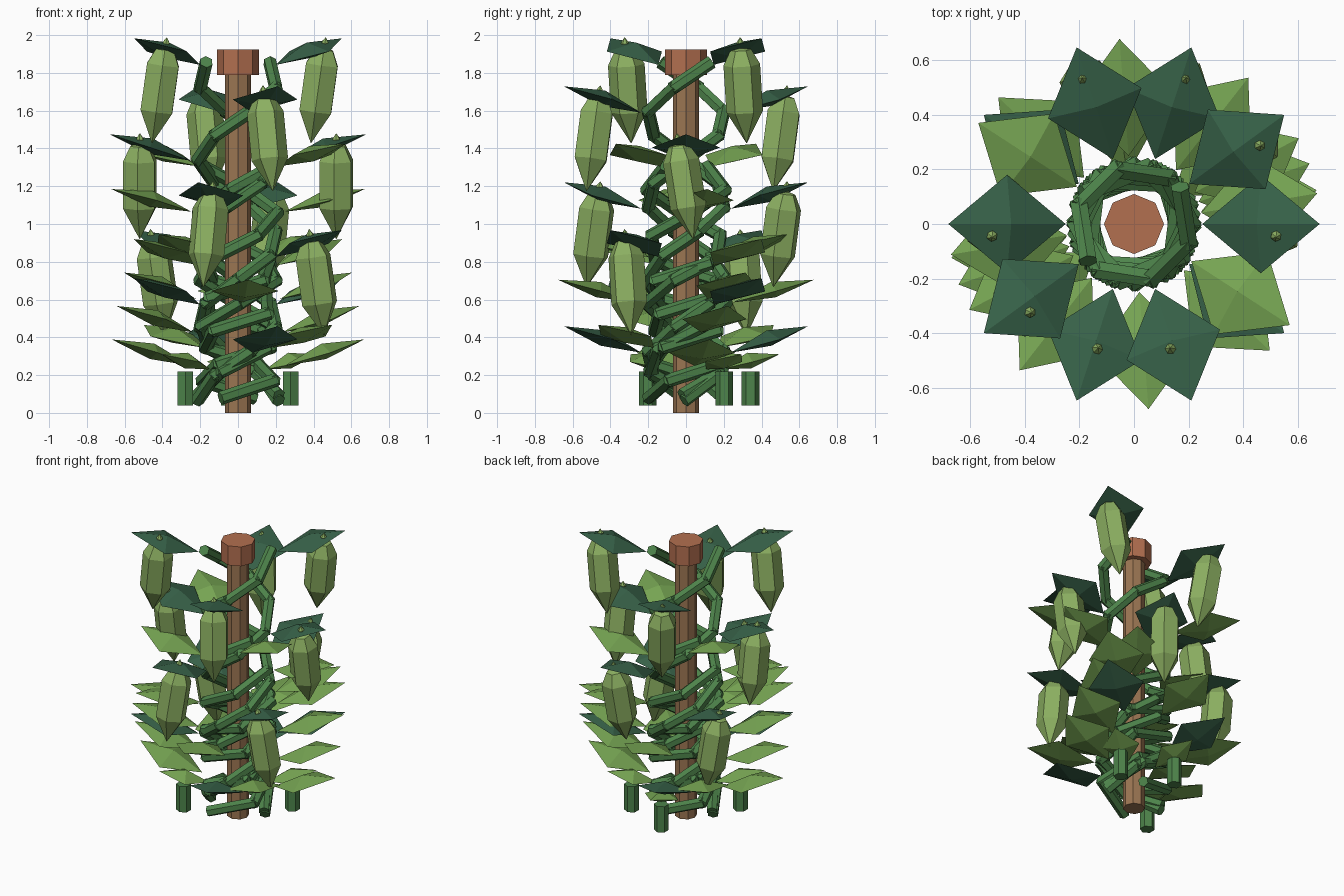
import bpy, bmesh
from math import radians, cos, sin, pi
from mathutils import Vector, Matrix

if "Cube" in bpy.data.objects:
    bpy.data.objects.remove(bpy.data.objects["Cube"])


def material(name, rgb):
    m = bpy.data.materials.new(name)
    m.diffuse_color = (*rgb, 1)
    m.use_nodes = True
    m.node_tree.nodes["Principled BSDF"].inputs["Base Color"].default_value = m.diffuse_color
    return m


WOOD = material("wood", (0.33, 0.18, 0.085))
CAP = material("cap", (0.45, 0.16, 0.08))
VINE = material("vine", (0.075, 0.23, 0.07))
DARK = material("dark_leaf", (0.038, 0.12, 0.065))
LIGHT = material("light_leaf", (0.18, 0.37, 0.085))
FRUIT = material("fruit", (0.26, 0.43, 0.12))


def finish(bm, name, mat):
    bmesh.ops.recalc_face_normals(bm, faces=bm.faces)
    me = bpy.data.meshes.new(name)
    bm.to_mesh(me)
    bm.free()
    me.materials.append(mat)
    ob = bpy.data.objects.new(name, me)
    bpy.context.collection.objects.link(ob)


def polar(r, deg, z):
    a = radians(deg)
    return Vector((r * cos(a), r * sin(a), z))


def rod(bm, a, b, r, sides, over=0.0):
    d = b - a
    rot = d.to_track_quat('Z', 'Y').to_matrix().to_4x4()
    bmesh.ops.create_cone(bm, cap_ends=True, segments=sides, radius1=r, radius2=r,
                          depth=d.length + over,
                          matrix=Matrix.Translation((a + b) / 2) @ rot)


def leaf(name, deg, z, mat, tip=0.68, base=0.25, half=0.18, drop=0.14):
    """Flattened octahedron pointing outward, tip raised"""
    bm = bmesh.new()
    t, b = polar(tip, deg, z), polar(base, deg, z - drop)
    mid = (t + b) / 2
    side = polar(half, deg + 90, 0)
    up = (t - b).cross(side).normalized()
    ring = [bm.verts.new(p) for p in (t, mid + side, b, mid - side)]
    for apex in (bm.verts.new(mid + up * 0.05), bm.verts.new(mid - up * 0.035)):
        for i in range(4):
            bm.faces.new((ring[i], ring[(i + 1) % 4], apex))
    finish(bm, name, mat)


def fruit(name, centre, axis):
    """Six-sided lathe: pointed bottom, straight body, small stem"""
    bm = bmesh.new()
    profile = [(0.001, -0.25), (0.097, -0.08), (0.097, 0.17), (0.055, 0.25),
               (0.02, 0.26), (0.02, 0.29), (0.001, 0.317)]
    rot = axis.to_track_quat('Z', 'Y').to_matrix()
    rings = [[bm.verts.new(centre + rot @ Vector((r * cos(k * pi / 3 + 0.4),
                                                  r * sin(k * pi / 3 + 0.4), h)))
              for k in range(6)] for r, h in profile]
    for lo, hi in zip(rings, rings[1:]):
        for k in range(6):
            j = (k + 1) % 6
            bm.faces.new((lo[k], lo[j], hi[j], hi[k]))
    bm.faces.new(rings[0])
    bm.faces.new(rings[-1])
    finish(bm, name, FRUIT)


def vine(name, deg, top, step_deg, step_z):
    """Chain of hexagonal rods winding down the pole"""
    bm = bmesh.new()
    z = top
    while z - step_z > 0.05:
        rod(bm, polar(0.21, deg, z), polar(0.21, deg - step_deg, z - step_z), 0.036, 6, 0.03)
        deg -= step_deg
        z -= step_z
    finish(bm, name, VINE)


# Pole and cap
bm = bmesh.new()
rod(bm, Vector((0, 0, 0)), Vector((0, 0, 1.8)), 0.07, 8)
finish(bm, "pole", WOOD)
bm = bmesh.new()
rod(bm, Vector((0, 0, 1.79)), Vector((0, 0, 1.925)), 0.11, 8)
finish(bm, "pole_cap", CAP)

# Everything on the plant comes in pairs on opposite sides of the pole
lean = [(0.045, -0.02), (-0.03, 0.042), (0, -0.05), (0.03, 0.042), (-0.045, -0.02)]
for s, tag in ((0, "a"), (180, "b")):
    # Winding vines of three heights
    vine("tall_vine_" + tag, 36 + s, 1.85, 54, 0.127)
    vine("middle_vine_" + tag, -33 + s, 1.30, 69, 0.12)
    vine("short_vine_" + tag, 36 + s, 0.79, 86, 0.0885)
    # Dark leaves, the upper five carrying fruit
    for i in range(7):
        a, z = 36 + 72 * i + s, 1.983 - 0.254 * i
        leaf(f"dark_leaf_{tag}{i}", a, z, DARK)
        if i < 5:
            # Upper fruit lean sideways, the lowest pair leans the other way
            fruit(f"fruit_{tag}{i}", polar(0.52, a, z - 0.308),
                  Vector((*lean[i], 0.32)))
    # Light leaves of the middle and short vines
    for i in range(5):
        leaf(f"middle_leaf_{tag}{i}", -33 + 42.5 * i + s, 1.425 - 0.24 * i, LIGHT, drop=0.12)
    for i in range(4):
        leaf(f"short_leaf_{tag}{i}", 36 - 8.5 * i + s, 0.92 - 0.177 * i, LIGHT)

# Ground shoots with small leaves
for i, a in enumerate((36, 98, 216)):
    bm = bmesh.new()
    rod(bm, polar(0.345, a, 0.04), polar(0.345, a, 0.22), 0.047, 6)
    finish(bm, f"shoot_{i}", VINE)
    leaf(f"shoot_leaf_{i}", a, 0.31, LIGHT, tip=0.5, base=0.18, half=0.12, drop=0.08)
